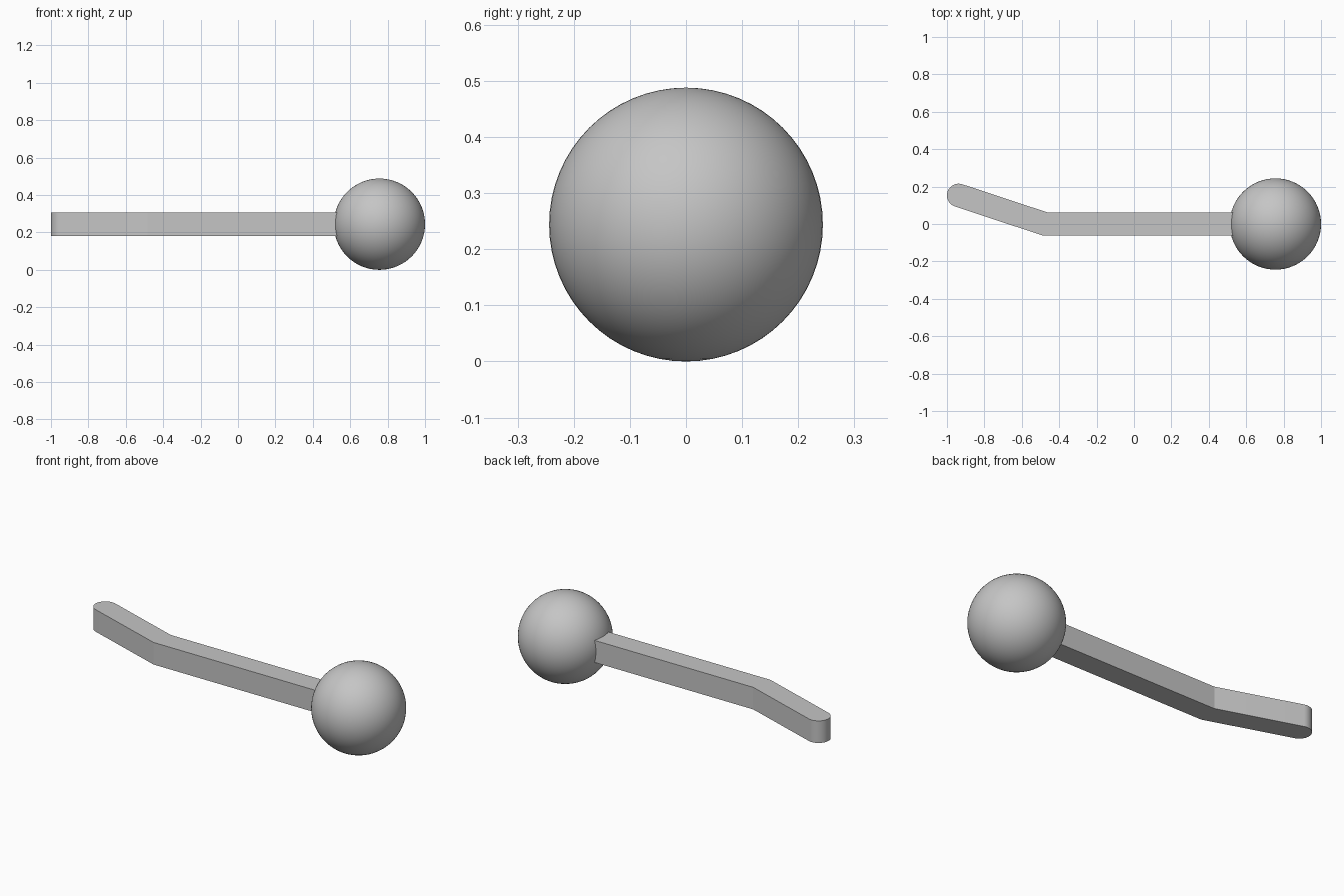
import bpy, bmesh, math
from mathutils import Vector

cube = bpy.data.objects.get("Cube")
if cube:
    bpy.data.objects.remove(cube, do_unlink=True)

grey = bpy.data.materials.new("plain grey")
grey.use_nodes = True
colour = (0.56, 0.56, 0.56, 1)
grey.diffuse_color = colour
grey.node_tree.nodes["Principled BSDF"].inputs["Base Color"].default_value = colour

RADIUS = 0.244          # ball
HALF = 0.0625           # half the arm's width and height
BALL_X = 1 - RADIUS

# Ball knob at the left end
bpy.ops.mesh.primitive_uv_sphere_add(segments=64, ring_count=32, radius=RADIUS,
                                     location=(BALL_X, 0, RADIUS))
ball = bpy.context.object
ball.name = "ball_knob"
ball.data.materials.append(grey)
bpy.ops.object.shade_smooth()

# Arm outline: straight run, mitred bend, rounded tip
bend = Vector((-0.475, 0))
tip = Vector((HALF - 1, 0.153))
along = (tip - bend).normalized()
angle = math.atan2(along.y, -along.x)
mitre = HALF * math.tan(angle / 2)
start_x = BALL_X - RADIUS * 0.7
outline = [Vector((start_x, -HALF)), Vector((start_x, HALF)),
           bend + Vector((mitre, HALF))]
STEPS = 24
first = math.pi / 2 - angle
for i in range(STEPS + 1):
    a = first + math.pi * i / STEPS
    outline.append(tip + HALF * Vector((math.cos(a), math.sin(a))))
outline.append(bend + Vector((-mitre, -HALF)))

# Extrude the outline into the arm
bm = bmesh.new()
base = bm.faces.new([bm.verts.new((p.x, p.y, RADIUS - HALF)) for p in outline])
grown = bmesh.ops.extrude_face_region(bm, geom=[base], use_keep_orig=True)
bmesh.ops.translate(bm, vec=(0, 0, 2 * HALF),
                    verts=[g for g in grown["geom"] if isinstance(g, bmesh.types.BMVert)])
bmesh.ops.recalc_face_normals(bm, faces=bm.faces)
mesh = bpy.data.meshes.new("bent_arm")
bm.to_mesh(mesh)
bm.free()
mesh.materials.append(grey)
arm = bpy.data.objects.new("bent_arm", mesh)
bpy.context.collection.objects.link(arm)

bpy.ops.object.select_all(action='DESELECT')
arm.select_set(True)
bpy.context.view_layer.objects.active = arm
bpy.ops.object.shade_smooth_by_angle(angle=math.radians(15))
